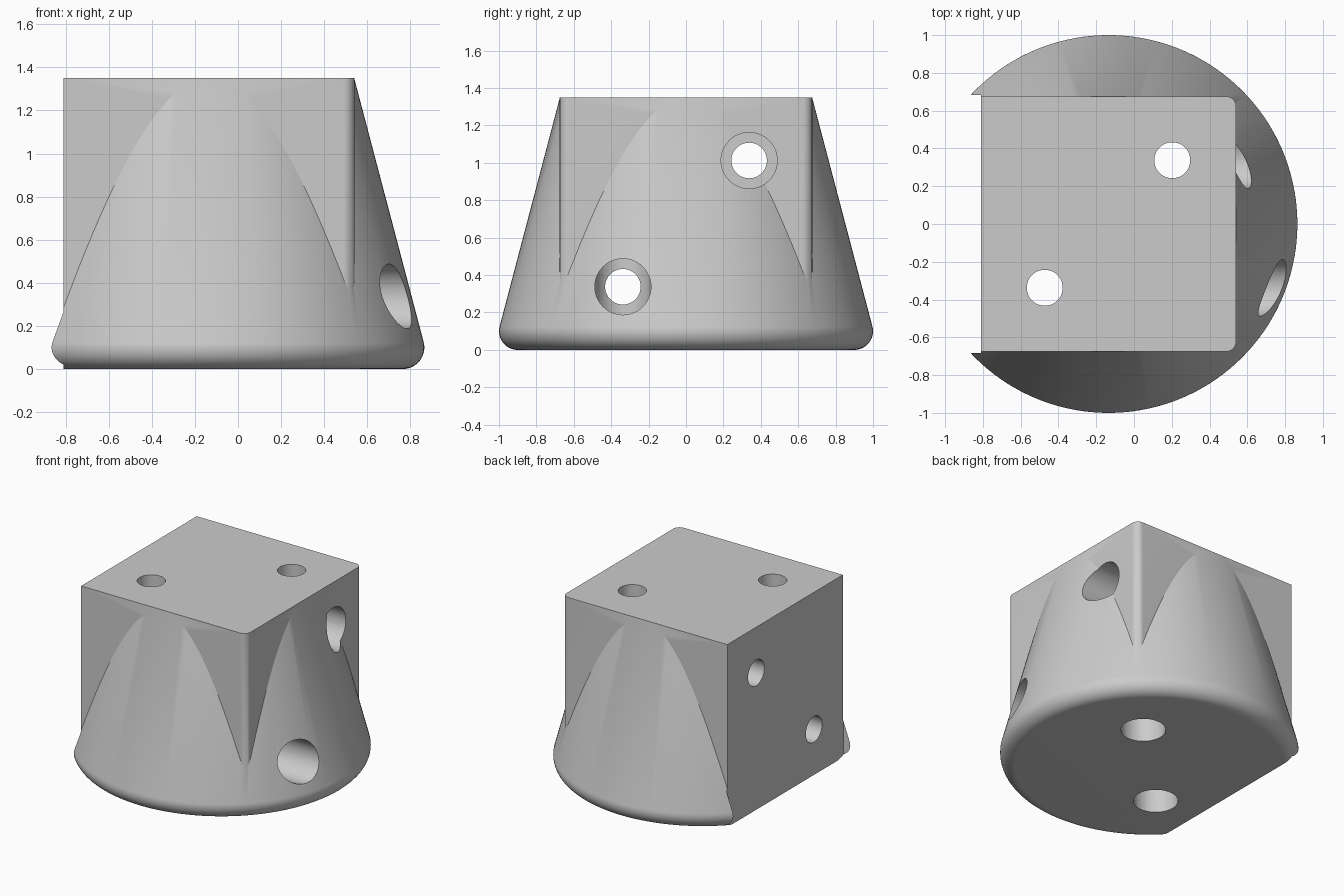
import bpy
import bmesh
import math
from mathutils import Matrix, Vector

cube = bpy.data.objects.get("Cube")
if cube:
    bpy.data.objects.remove(cube, do_unlink=True)

HALF, TOP, CX = 0.675, 1.35, -0.135   # box half width, height, cone axis
LEFT = CX - HALF
BORE, COUNTERBORE, WALL = 0.095, 0.15, 0.34

grey = bpy.data.materials.new("plain_grey")
grey.use_nodes = True
colour = (0.6, 0.6, 0.6, 1)
grey.diffuse_color = colour
grey.node_tree.nodes["Principled BSDF"].inputs["Base Color"].default_value = colour


def make(name, bm):
    bmesh.ops.recalc_face_normals(bm, faces=bm.faces[:])
    mesh = bpy.data.meshes.new(name)
    bm.to_mesh(mesh)
    bm.free()
    mesh.materials.append(grey)
    obj = bpy.data.objects.new(name, mesh)
    bpy.context.collection.objects.link(obj)
    return obj


def box(name, lo, hi, bevel=0):
    bm = bmesh.new()
    lo, hi = Vector(lo), Vector(hi)
    placement = Matrix.Translation((lo + hi) / 2) @ Matrix.Diagonal((*(hi - lo), 1))
    bmesh.ops.create_cube(bm, size=1, matrix=placement)
    if bevel:   # round the upright edges on the +x side
        edges = [e for e in bm.edges if all(v.co.x > hi.x - 0.01 for v in e.verts)
                 and abs(e.verts[0].co.z - e.verts[1].co.z) > 0.1]
        bmesh.ops.bevel(bm, geom=edges, offset=bevel, segments=10,
                        profile=0.5, affect='EDGES')
    return make(name, bm)


def cylinder(name, start, end, radius):
    bm = bmesh.new()
    start, end = Vector(start), Vector(end)
    axis = end - start
    turn = axis.to_track_quat('Z', 'Y').to_matrix().to_4x4()
    bmesh.ops.create_cone(bm, cap_ends=True, segments=64, radius1=radius,
                          radius2=radius, depth=axis.length,
                          matrix=Matrix.Translation((start + end) / 2) @ turn)
    return make(name, bm)


def cone(name, segments=144):
    # Sloped side with a rounded foot, spun about the cone axis
    foot = 0.1
    profile = [(0, 0)]
    for i in range(15):
        a = math.radians(-90 + 105 * i / 14)
        profile.append((0.9 + foot * math.cos(a), foot + foot * math.sin(a)))
    profile += [(HALF - 0.0005, TOP - 0.001), (0, TOP - 0.001)]
    bm = bmesh.new()
    verts = [bm.verts.new((CX + r, 0, z)) for r, z in profile]
    edges = [bm.edges.new(pair) for pair in zip(verts, verts[1:])]
    bmesh.ops.spin(bm, geom=verts + edges, cent=(CX, 0, 0), axis=(0, 0, 1),
                   angle=math.tau, steps=segments, use_merge=True)
    bmesh.ops.remove_doubles(bm, verts=bm.verts[:], dist=1e-5)
    return make(name, bm)


def combine(target, other, operation):
    mod = target.modifiers.new(other.name, 'BOOLEAN')
    mod.operation, mod.solver, mod.object = operation, 'EXACT', other
    bpy.context.view_layer.objects.active = target
    bpy.ops.object.modifier_apply(modifier=mod.name)
    bpy.data.objects.remove(other, do_unlink=True)


# Square block merged with the flared round base
body = cone("flared_block")
combine(body, box("square_block", (-0.9, -HALF, 0.05), (CX + HALF, HALF, TOP), 0.05), 'UNION')

# Flat left face
combine(body, box("left_cut", (-1.5, -0.683, -1), (LEFT, 0.683, 2)), 'DIFFERENCE')

# Diagonal pairs of stepped holes: sideways and upright
for s in (-1, 1):
    p = s * HALF / 2
    z = TOP / 2 + p
    x = CX + p
    holes = (
        ("side_hole", (-1.2, p, z), (1.2, p, z), BORE),
        ("side_counterbore", (LEFT + WALL, p, z), (1.3, p, z), COUNTERBORE),
        ("upright_hole", (x, p, -0.2), (x, p, 1.6), BORE),
        ("upright_counterbore", (x, p, -0.3), (x, p, TOP - WALL), COUNTERBORE),
    )
    for hole in holes:
        combine(body, cylinder(*hole), 'DIFFERENCE')

# Smooth shading with crisp edges
bpy.ops.object.select_all(action='DESELECT')
body.select_set(True)
bpy.context.view_layer.objects.active = body
bpy.ops.object.shade_smooth_by_angle(angle=math.radians(20))
